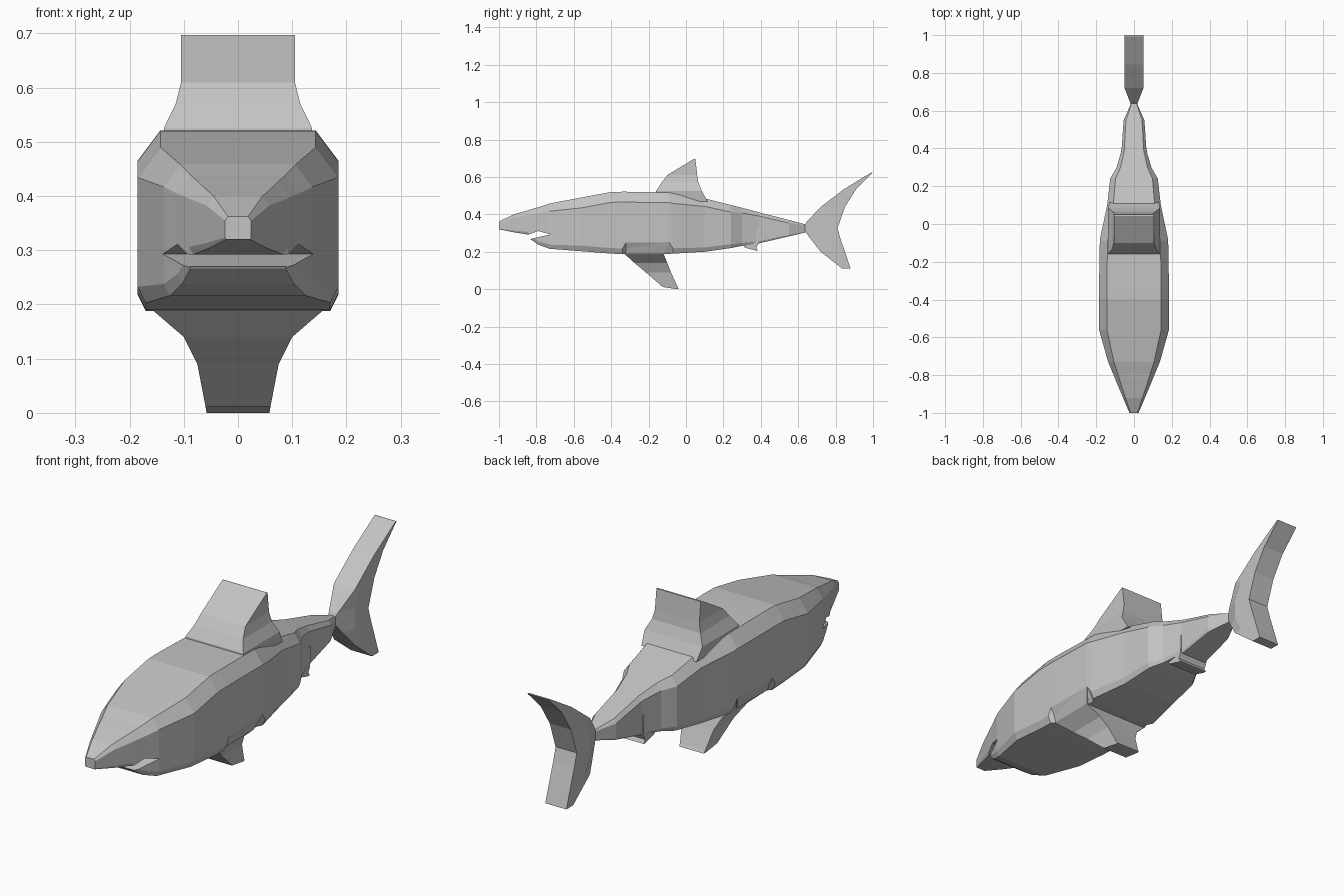
import bpy, bmesh

if "Cube" in bpy.data.objects:
    bpy.data.objects.remove(bpy.data.objects["Cube"])

grey = bpy.data.materials.new("shark grey")
grey.diffuse_color = (0.55, 0.55, 0.55, 1)
grey.use_nodes = True
grey.node_tree.nodes["Principled BSDF"].inputs["Base Color"].default_value = grey.diffuse_color


def loft(name, rings):
    """Skin a list of equal-length point rings and cap both ends."""
    bm = bmesh.new()
    rows = [[bm.verts.new(p) for p in ring] for ring in rings]
    n = len(rows[0])
    for a, b in zip(rows, rows[1:]):
        for i in range(n):
            j = (i + 1) % n
            bm.faces.new((a[i], a[j], b[j], b[i]))
    bm.faces.new(rows[0])
    bm.faces.new(rows[-1])
    bmesh.ops.recalc_face_normals(bm, faces=bm.faces)
    mesh = bpy.data.meshes.new(name)
    bm.to_mesh(mesh)
    bm.free()
    mesh.materials.append(grey)
    obj = bpy.data.objects.new(name, mesh)
    bpy.context.collection.objects.link(obj)
    return obj


def mirror_ring(half):
    """Close a half outline by mirroring it across x = 0."""
    return half + [(-x, y, z) for x, y, z in reversed(half)]


def fin(name, levels):
    """Each level: z, front y, back y, half width."""
    return loft(name, [mirror_ring([(w, y0, z), (w, y1, z)])
                       for z, y0, y1, w in levels])


# Body: y, top z, bottom z, half width; the chamfers follow from the width
stations = [
    (-1.0, .362, .32, .024), (-.92, .40, .304, .058), (-.845, .422, .292, .09),
    (-.83, .427, .266, .096), (-.79, .438, .238, .112), (-.73, .458, .216, .137),
    (-.56, .49, .203, .185), (-.4, .52, .19, .185), (-.34, .521, .188, .185),
    (-.32, .521, .188, .185), (-.09, .517, .189, .181), (-.07, .512, .19, .178),
    (.1, .485, .2, .142), (.24, .45, .22, .126), (.3, .435, .232, .092),
    (.39, .411, .245, .066), (.55, .37, .282, .055), (.64, .346, .304, .015),
]
rings = []
for y, top, bottom, w in stations:
    upper = .3 * w
    lower = .062 if -.33 < y < -.08 else .16 * w   # tucked in above the belly fin
    rings.append(mirror_ring([
        (w - .75 * upper, y, top), (w, y, top - upper),
        (w, y, bottom + lower), (w - .5 * lower, y, bottom)]))
body = loft("body", rings)

# Mouth: a thin wedge cut right across the head
mouth = [(-.87, .291), (-.84, .292), (-.79, .311),
         (-.725, .293), (-.765, .284), (-.83, .269)]
cutter = loft("mouth_cutter", [[(x, y, z) for y, z in mouth] for x in (-.3, .3)])
cutter.hide_render = True
cut = body.modifiers.new("mouth", 'BOOLEAN')
cut.object = cutter
cut.operation = 'DIFFERENCE'
cut.solver = 'EXACT'
bpy.context.view_layer.objects.active = body
bpy.ops.object.modifier_apply(modifier=cut.name)
bpy.data.objects.remove(cutter)

# Back fin: broad block rising from the full width of the back
fin("dorsal_fin", [
    (.47, -.16, .115, .13), (.525, -.16, .085, .137), (.57, -.13, .066, .115),
    (.61, -.1, .06, .105), (.697, .043, .05, .105)])

# Belly fin: swept back, narrowing towards the ground
fin("belly_fin", [
    (.25, -.325, -.09, .181), (.19, -.33, -.12, .158), (.14, -.275, -.1, .1),
    (.09, -.215, -.08, .075), (.012, -.125, -.045, .06), (0, -.05, -.038, .058)])

# Small fin under the tail root
fin("anal_fin", [
    (.33, .3, .39, .07), (.245, .3, .388, .07),
    (.222, .315, .376, .07), (.206, .375, .385, .07)])

# Tail: two lobes (z, front y, back y), pinched thin where they meet the body
tail = [(.11, .835, .88), (.2, .72, .85), (.27, .665, .826), (.325, .625, .81),
        (.36, .645, .822), (.44, .72, .85), (.535, .845, .91), (.625, .992, 1)]
rings = []
for z, y0, y1 in tail:
    pinch = min(.05, .013 + (y0 - .625) * .39)
    mid = max(.72, y0 + (y1 - y0) * .3)
    rings.append(mirror_ring([(pinch, y0, z), (.05, mid, z), (.05, y1, z)]))
loft("tail_fin", rings)
